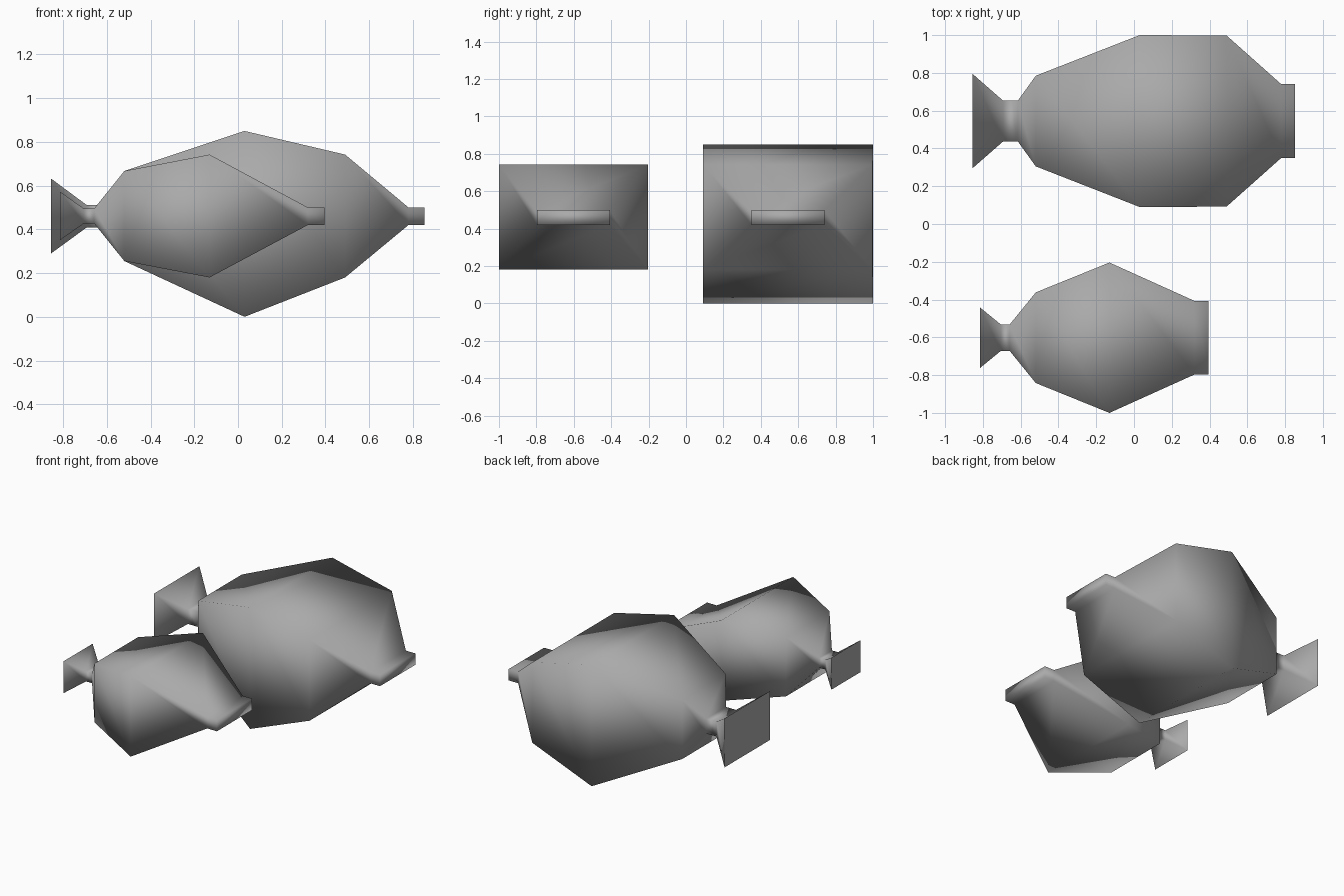
import bpy
import bmesh

cube = bpy.data.objects.get("Cube")
if cube:
    bpy.data.objects.remove(cube, do_unlink=True)

grey = bpy.data.materials.new("plain grey")
grey.use_nodes = True
colour = (0.4, 0.4, 0.4, 1)
grey.diffuse_color = colour
grey.node_tree.nodes["Principled BSDF"].inputs["Base Color"].default_value = colour


def loft_fish(name, y_mid, stations):
    """Skin rectangular sections (x, half width, bottom, top) from tail to mouth."""
    bm = bmesh.new()
    rings = [[bm.verts.new((x, y_mid + side * half, z))
              for side, z in ((-1, low), (1, low), (1, high), (-1, high))]
             for x, half, low, high in stations]
    for a, b in zip(rings, rings[1:]):
        for i in range(4):
            j = (i + 1) % 4
            bm.faces.new((a[i], a[j], b[j], b[i]))
    tail_end = bm.faces.new(rings[0])
    bm.faces.new(rings[-1])
    bmesh.ops.recalc_face_normals(bm, faces=bm.faces[:])
    # Soft shading everywhere except round the flat tail end
    for face in bm.faces:
        face.smooth = True
    for edge in tail_end.edges:
        edge.smooth = False
    mesh = bpy.data.meshes.new(name)
    bm.to_mesh(mesh)
    bm.free()
    mesh.materials.append(grey)
    fish = bpy.data.objects.new(name, mesh)
    bpy.context.collection.objects.link(fish)


# Shared sections: shoulder behind the tail, and the flat mouth
shoulder = (-0.52, 0.24, 0.255, 0.667)


def mouth(x):
    return (x, 0.195, 0.42, 0.5)


loft_fish("large_fish", 0.545, [
    (-0.855, 0.25, 0.29, 0.632),
    (-0.693, 0.108, 0.408, 0.512),
    (-0.615, 0.108, 0.408, 0.512),
    shoulder,
    (0.03, 0.455, 0.0, 0.85),
    (0.49, 0.453, 0.18, 0.742),
    mouth(0.78), mouth(0.853)])

loft_fish("small_fish", -0.602, [
    (-0.815, 0.16, 0.35, 0.573),
    (-0.705, 0.07, 0.427, 0.495),
    (-0.658, 0.07, 0.427, 0.495),
    shoulder,
    (-0.13, 0.398, 0.18, 0.742),
    mouth(0.32), mouth(0.395)])
